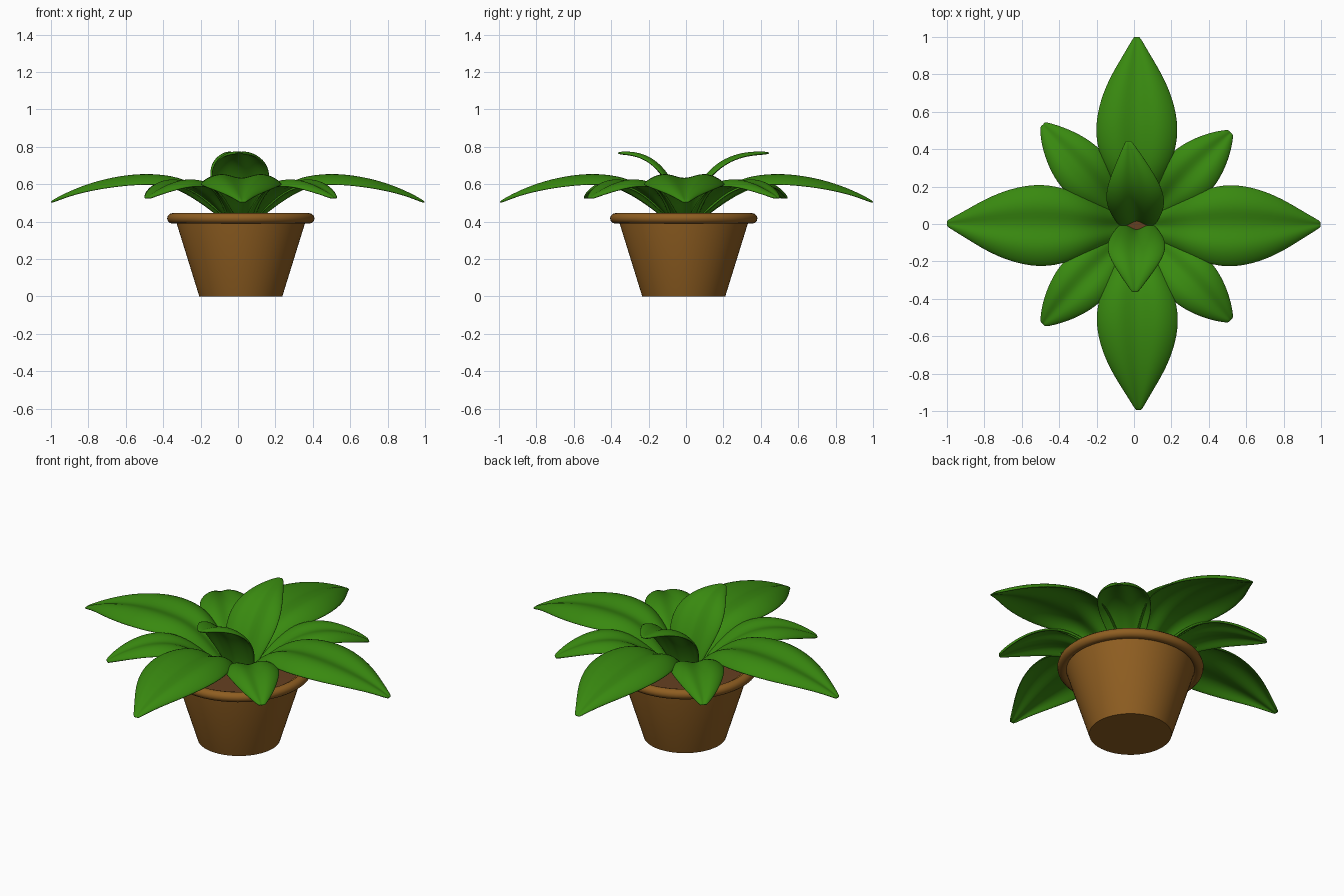
import bpy, bmesh
from math import sin, cos, pi, radians
from mathutils import Vector

if "Cube" in bpy.data.objects:
    bpy.data.objects.remove(bpy.data.objects["Cube"])

CX, CY = 0.015, -0.012


def material(name, rgb):
    m = bpy.data.materials.new(name)
    m.diffuse_color = (*rgb, 1)
    m.use_nodes = True
    m.node_tree.nodes["Principled BSDF"].inputs["Base Color"].default_value = m.diffuse_color
    return m


GREEN = material("leaf green", (0.04, 0.25, 0.005))
CLAY = material("clay", (0.27, 0.11, 0.015))
EARTH = material("earth", (0.13, 0.05, 0.015))


def finish(name, bm, mat):
    bmesh.ops.recalc_face_normals(bm, faces=bm.faces)
    me = bpy.data.meshes.new(name)
    bm.to_mesh(me)
    bm.free()
    me.materials.append(mat)
    ob = bpy.data.objects.new(name, me)
    bpy.context.collection.objects.link(ob)
    bpy.context.view_layer.objects.active = ob
    for o in bpy.context.selected_objects:
        o.select_set(False)
    ob.select_set(True)
    return ob


def lathe(name, profile, mat, closed=False, n=64):
    bm = bmesh.new()
    rings = []
    for r, z in profile:
        if r == 0:
            rings.append([bm.verts.new((CX, CY, z))] * n)
        else:
            rings.append([bm.verts.new((CX + r * cos(2 * pi * i / n), CY + r * sin(2 * pi * i / n), z))
                          for i in range(n)])
    pairs = list(zip(rings, rings[1:]))
    if closed:
        pairs.append((rings[-1], rings[0]))
    for a, b in pairs:
        for i in range(n):
            j = (i + 1) % n
            bm.faces.new(list(dict.fromkeys([a[i], a[j], b[j], b[i]])))
    ob = finish(name, bm, mat)
    bpy.ops.object.shade_smooth_by_angle(angle=radians(40))
    return ob


# Pot: tapered wall, rounded rim and soil
lathe("pot", [(0, 0), (0.222, 0), (0.346, 0.40), (0.346, 0.425), (0.325, 0.425), (0.32, 0.38), (0, 0.38)], CLAY)
lathe("pot_rim", [(0.365 + 0.029 * cos(2 * pi * k / 12), 0.417 + 0.028 * sin(2 * pi * k / 12))
                  for k in range(12)], CLAY, closed=True)
lathe("soil", [(0, 0.425), (0.335, 0.42), (0.335, 0.39), (0, 0.39)], EARTH)


# Leaf: a spine of (reach, height, half width) swept with a grooved cross-section
COLS = (-1, -0.75, -0.4, 0, 0.4, 0.75, 1)
BIG = [(0.06, 0.40, 0.07), (0.13, 0.46, 0.09), (0.21, 0.54, 0.125), (0.31, 0.598, 0.175),
       (0.43, 0.613, 0.218), (0.56, 0.613, 0.222), (0.70, 0.595, 0.185), (0.82, 0.568, 0.125),
       (0.92, 0.535, 0.06), (1.0, 0.500, 0.012)]
MEDIUM = [(0.08, 0.40, 0.05), (0.15, 0.46, 0.075), (0.24, 0.53, 0.115), (0.33, 0.58, 0.145),
          (0.43, 0.60, 0.148), (0.53, 0.592, 0.125), (0.62, 0.565, 0.085), (0.68, 0.54, 0.045),
          (0.715, 0.522, 0.015)]
SMALL = [(0.03, 0.40, 0.09), (0.05, 0.48, 0.115), (0.085, 0.56, 0.145), (0.13, 0.635, 0.16),
         (0.19, 0.70, 0.145), (0.26, 0.74, 0.105), (0.33, 0.758, 0.06), (0.40, 0.765, 0.012)]


def leaf(name, spine, angle, end, side, cup):
    """end: point (x, y) of the tip; side: sideways drift of the tip."""
    a = radians(angle)
    out, lat = Vector((cos(a), sin(a), 0)), Vector((-sin(a), cos(a), 0))
    scale = end / spine[-1][0]
    bm = bmesh.new()
    rows = []
    for i, (r, z, w) in enumerate(spine):
        p0, p1 = spine[max(i - 1, 0)], spine[min(i + 1, len(spine) - 1)]
        t = Vector((p1[0] - p0[0], p1[1] - p0[1])).normalized()
        normal = out * -t.y + Vector((0, 0, t.x))
        f = i / (len(spine) - 1)
        row = []
        for s in COLS:
            groove = w * (0.22 * (1 - (2 * abs(s) - 1) ** 2) - 0.10 * s * s) + cup * (1 - f) * s * s
            p = Vector((CX, CY, z)) + out * r * scale + lat * (w * s + side * f * f) + normal * groove
            row.append(bm.verts.new(p))
        rows.append(row)
    for u, v in zip(rows, rows[1:]):
        for k in range(len(COLS) - 1):
            bm.faces.new((u[k], v[k], v[k + 1], u[k + 1]))
    ob = finish(name, bm, GREEN)
    solid = ob.modifiers.new("thickness", "SOLIDIFY")
    solid.thickness = 0.014
    solid.offset = 0
    ob.modifiers.new("smooth", "SUBSURF").levels = 2
    ob.modifiers["smooth"].render_levels = 2
    bpy.ops.object.shade_smooth()


# Four long outer leaves
for i, (end, side) in enumerate([(0.985, 0.01), (1.015, 0.0), (1.018, -0.015), (0.985, 0.01)]):
    leaf(f"outer_leaf_{i + 1}", BIG, 90 * i, end, side, 0.01)

# Four middle leaves on the diagonals
for i, (end, side) in enumerate([(0.71, 0.0), (0.74, -0.03), (0.725, 0.015), (0.71, 0.0)]):
    leaf(f"middle_leaf_{i + 1}", MEDIUM, 45 + 90 * i, end, side, 0.01)

# Two upright inner leaves
leaf("inner_leaf_back", SMALL, 90, 0.46, 0.045, 0.045)
leaf("inner_leaf_front", SMALL, 270, 0.355, -0.01, 0.045)
